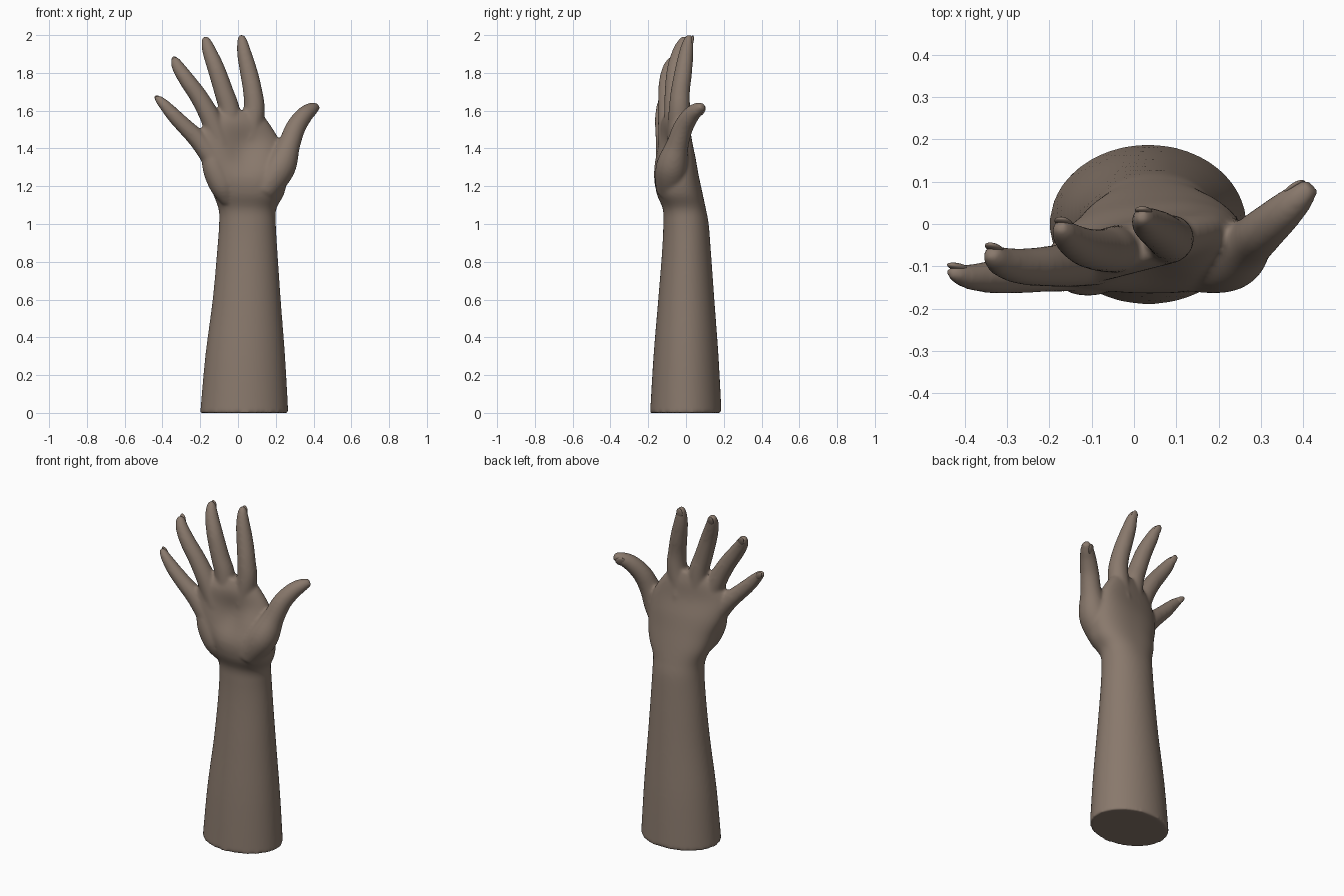
import bpy, bmesh
from math import sin, cos, pi, exp, copysign
from mathutils import Vector, Matrix

cube = bpy.data.objects.get("Cube")
if cube:
    bpy.data.objects.remove(cube, do_unlink=True)

skin = bpy.data.materials.new("brown_skin")
skin.use_nodes = True
COLOUR = (0.25, 0.19, 0.15, 1)
skin.diffuse_color = COLOUR
shader = skin.node_tree.nodes["Principled BSDF"]
shader.inputs["Base Color"].default_value = COLOUR
shader.inputs["Roughness"].default_value = 0.7


def spline(rows, steps=6):
    """Smoothly interpolate rows of numbers."""
    out = []
    for i in range(len(rows) - 1):
        a, b = rows[max(i - 1, 0)], rows[i]
        c, d = rows[i + 1], rows[min(i + 2, len(rows) - 1)]
        for k in range(steps):
            t = k / steps
            out.append([q + t / 2 * (r - p + t * (2 * p - 5 * q + 4 * r - s + t * (3 * q - p - 3 * r + s)))
                        for p, q, r, s in zip(a, b, c, d)])
    out.append(list(rows[-1]))
    return out


def loft(bm, rings):
    """Closed skin through a list of equal-length rings."""
    loops = [[bm.verts.new(p) for p in ring] for ring in rings]
    n = len(loops[0])
    faces = [bm.faces.new((a[j], a[(j + 1) % n], b[(j + 1) % n], b[j]))
             for a, b in zip(loops, loops[1:]) for j in range(n)]
    faces += [bm.faces.new(loops[0][::-1]), bm.faces.new(loops[-1])]
    bmesh.ops.recalc_face_normals(bm, faces=faces)


def tube(bm, path, sides=20):
    """Round tube along x, y, z, radius rows."""
    rows = spline(path)
    pts = [Vector(r[:3]) for r in rows]
    rings = []
    for i, p in enumerate(pts):
        t = (pts[min(i + 1, len(pts) - 1)] - pts[max(i - 1, 0)]).normalized()
        u = Vector((0, 1, 0)).cross(t).normalized()
        v = t.cross(u)
        rings.append([p + rows[i][3] * (u * cos(2 * pi * j / sides) + v * sin(2 * pi * j / sides))
                      for j in range(sides)])
    loft(bm, rings)


def finish(obj):
    obj.data.polygons.foreach_set("use_smooth", [True] * len(obj.data.polygons))
    obj.data.materials.clear()
    obj.data.materials.append(skin)


# Forearm and palm sections: z, centre x, half width, front y, back y, tilt, squareness
sections = [
    (0, .033, .233, -.19, .188, 0, 1),
    (.3, .038, .211, -.172, .172, 0, 1),
    (.6, .046, .18, -.147, .15, 0, 1),
    (.85, .049, .16, -.127, .132, 0, 1),
    (1, .05, .15, -.12, .12, 0, .95),
    (1.08, .05, .153, -.123, .105, 0, .9),
    (1.16, .056, .188, -.155, .088, 0, .85),
    (1.25, .05, .21, -.168, .068, .04, .85),
    (1.35, .025, .222, -.155, .045, .12, .85),
    (1.45, 0, .215, -.13, .015, .2, .85),
    (1.54, -.005, .165, -.118, .003, .22, .85),
    (1.6, .01, .1, -.09, -.01, .22, .9),
]

# Digits: x, y, z, radius from inside the palm out to the tip
digits = {
    "index": [(.06, -.04, 1.45, .06), (.085, -.035, 1.6, .057), (.078, -.03, 1.7, .051), (.058, -.015, 1.8, .047),
              (.034, 0, 1.9, .039), (.022, .012, 1.97, .027), (.018, .018, 2, .014)],
    "middle": [(-.03, -.06, 1.45, .06), (-.045, -.06, 1.6, .056), (-.075, -.062, 1.7, .051), (-.115, -.055, 1.82, .046),
               (-.15, -.035, 1.91, .038), (-.168, -.015, 1.965, .027), (-.175, -.007, 1.99, .014)],
    "ring": [(-.09, -.085, 1.42, .06), (-.145, -.095, 1.56, .054), (-.205, -.1, 1.67, .048), (-.265, -.1, 1.755, .043),
             (-.31, -.09, 1.82, .036), (-.332, -.075, 1.862, .026), (-.34, -.068, 1.88, .014)],
    "little": [(-.12, -.1, 1.33, .06), (-.205, -.11, 1.44, .051), (-.275, -.12, 1.51, .044), (-.335, -.125, 1.57, .039),
               (-.385, -.125, 1.625, .031), (-.417, -.118, 1.657, .023), (-.436, -.112, 1.674, .013)],
    "thumb": [(.13, -.08, 1.18, .08), (.22, -.075, 1.3, .085), (.27, -.045, 1.42, .06), (.305, -.015, 1.51, .053),
              (.35, .025, 1.575, .046), (.39, .062, 1.608, .036), (.42, .09, 1.622, .02)],
}

bm = bmesh.new()
rings = []
for z, cx, rx, front, back, tilt, power in spline(sections):
    ring = []
    for j in range(64):
        c, s = cos(2 * pi * j / 64), sin(2 * pi * j / 64)
        x = rx * copysign(abs(c) ** power, c)
        y = (front + back) / 2 + (back - front) / 2 * copysign(abs(s) ** power, s) + tilt * x
        if s < 0:  # cupped palm
            y += .035 * exp(-((x + cx - .03) / .09) ** 2 - ((z - 1.38) / .1) ** 2)
        ring.append((x + cx, y, z))
    rings.append(ring)
loft(bm, rings)

# Heel of the palm on the little finger side
tube(bm, [(-.05, -.08, 1.12, .04), (-.08, -.095, 1.2, .068), (-.125, -.105, 1.3, .064), (-.15, -.11, 1.4, .04)])

for name, path in digits.items():
    tube(bm, path)
    if name != "thumb":  # tendon ridge and knuckle on the back
        x, y, z, r = path[0]
        tube(bm, [(.05 + x * .3, .045, 1.17, .015), (.03 + x * .6, .025 + y * .1, 1.3, .02),
                  (x, y + .045, z, .024), (x * 1.08, y + .04, z + .06, .015)])

mesh = bpy.data.meshes.new("hand_source")
bm.to_mesh(mesh)
bm.free()
source = bpy.data.objects.new("hand_source", mesh)
bpy.context.scene.collection.objects.link(source)

# Fuse all the parts into one smooth surface
fuse = source.modifiers.new("fuse", "REMESH")
fuse.mode = "VOXEL"
fuse.voxel_size = .009
soften = source.modifiers.new("soften", "SMOOTH")
soften.factor = .5
soften.iterations = 8
bpy.context.view_layer.update()
fused = bpy.data.meshes.new_from_object(source.evaluated_get(bpy.context.evaluated_depsgraph_get()))
bpy.data.objects.remove(source, do_unlink=True)
hand = bpy.data.objects.new("forearm_and_hand", fused)
bpy.context.scene.collection.objects.link(hand)
finish(hand)

# Nails: flattened ovals on the back of each tip
for name, path in digits.items():
    d = (Vector(path[-1][:3]) - Vector(path[-3][:3])).normalized()
    back = Vector((0, 1, 0))
    n = (back - back.dot(d) * d).normalized()
    r = path[-2][3]
    spot = Vector(path[-2][:3]) + n * r * .72
    frame = Matrix((d.cross(n), d, n)).transposed().to_4x4()
    bm = bmesh.new()
    bmesh.ops.create_uvsphere(bm, u_segments=20, v_segments=10, radius=1)
    bmesh.ops.transform(bm, verts=bm.verts, matrix=Matrix.Translation(spot) @ frame
                        @ Matrix.Diagonal((r * .75, .034, .009, 1)))
    nail_mesh = bpy.data.meshes.new(name + "_nail")
    bm.to_mesh(nail_mesh)
    bm.free()
    nail = bpy.data.objects.new(name + "_nail", nail_mesh)
    bpy.context.scene.collection.objects.link(nail)
    finish(nail)
